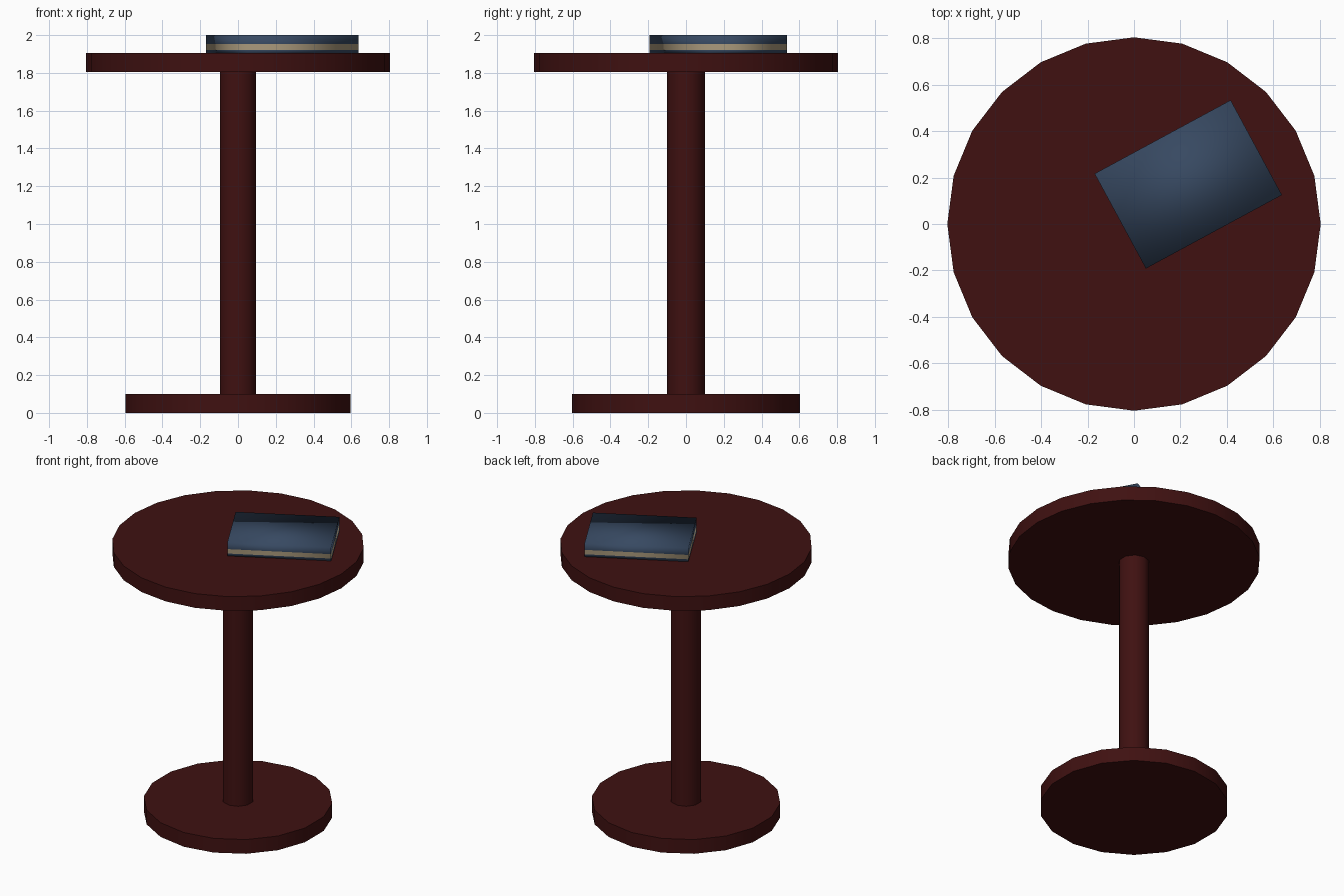
import bpy, bmesh, math
from mathutils import Matrix

if "Cube" in bpy.data.objects:
    bpy.data.objects.remove(bpy.data.objects["Cube"])


def material(name, rgb):
    m = bpy.data.materials.new(name)
    m.diffuse_color = (*rgb, 1.0)
    m.use_nodes = True
    m.node_tree.nodes["Principled BSDF"].inputs["Base Color"].default_value = m.diffuse_color
    return m


wood = material("dark red wood", (0.050, 0.0055, 0.0055))
cover = material("blue cover", (0.038, 0.066, 0.120))
paper = material("cream paper", (0.40, 0.32, 0.20))


def disc(name, sides, radius, z0, z1):
    # upright cylinder with a vertex on the y axis
    bpy.ops.mesh.primitive_cylinder_add(vertices=sides, radius=radius, depth=z1 - z0,
                                        location=(0, 0, (z0 + z1) / 2))
    ob = bpy.context.object
    ob.name = name
    ob.data.materials.append(wood)
    bpy.ops.object.shade_smooth_by_angle(angle=math.radians(40))
    return ob


# Pedestal table
disc("table_base", 18, 0.604, 0.0, 0.10)
disc("table_column", 10, 0.10, 0.10, 1.805)
disc("table_top", 24, 0.805, 1.805, 1.905)

# Book: one box sliced into bottom cover, pages and top cover
Z0, PAGE0, PAGE1, Z1 = 1.905, 1.922, 1.953, 2.0
bm = bmesh.new()
bmesh.ops.create_cube(bm, size=1.0)
bmesh.ops.scale(bm, vec=(0.667, 0.465, Z1 - Z0), verts=bm.verts)
bmesh.ops.transform(bm, verts=bm.verts,
                    matrix=Matrix.Translation((0.234, 0.171, (Z0 + Z1) / 2))
                    @ Matrix.Rotation(math.radians(28.4), 4, 'Z'))
for z in (PAGE0, PAGE1):
    bmesh.ops.bisect_plane(bm, geom=bm.verts[:] + bm.edges[:] + bm.faces[:],
                           plane_co=(0, 0, z), plane_no=(0, 0, 1))
for f in bm.faces:
    f.material_index = 1 if PAGE0 < f.calc_center_median().z < PAGE1 else 0
    f.smooth = True
mesh = bpy.data.meshes.new("book")
bm.to_mesh(mesh)
bm.free()
mesh.materials.append(cover)
mesh.materials.append(paper)
book = bpy.data.objects.new("book", mesh)
bpy.context.collection.objects.link(book)
